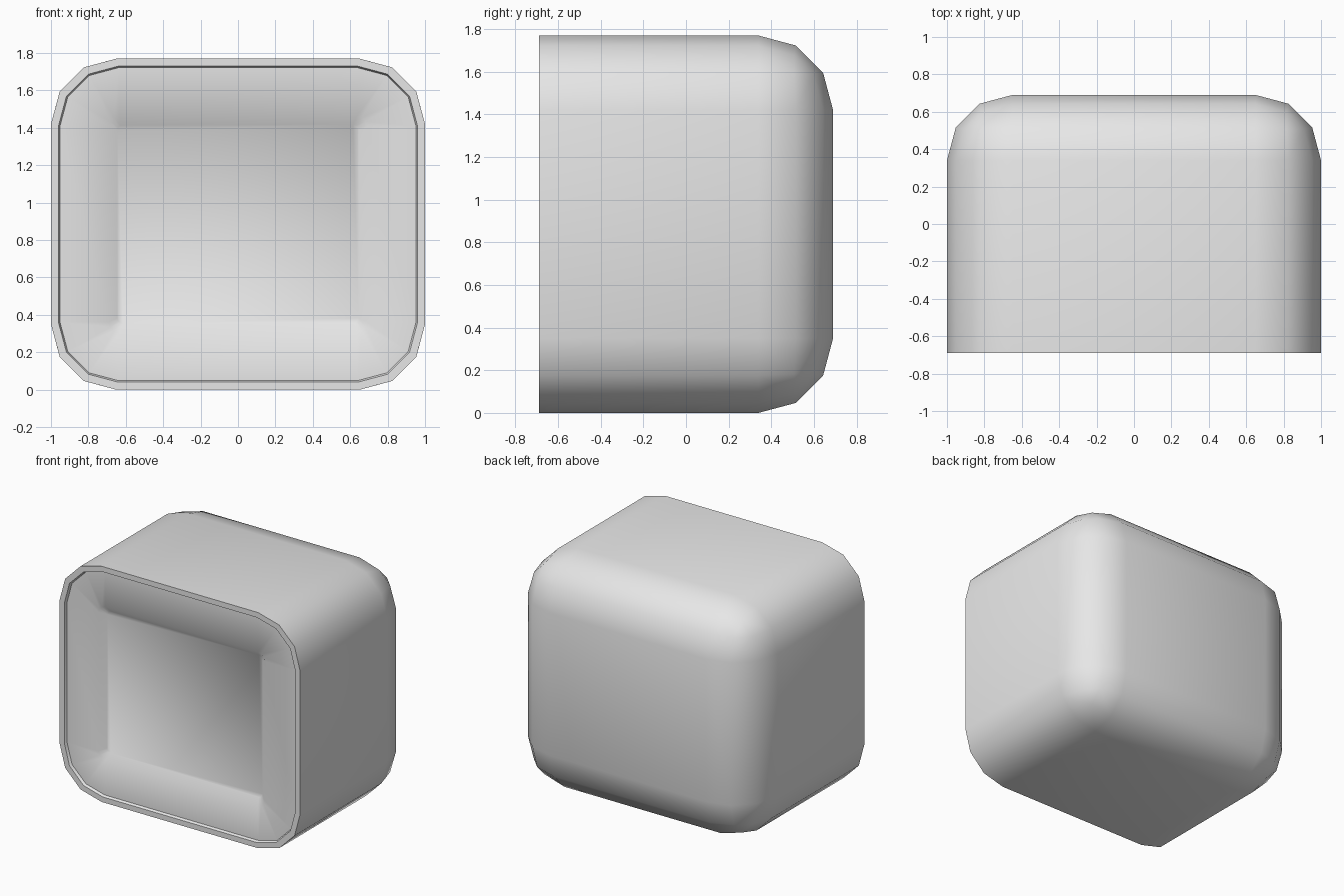
import bpy, bmesh
from math import pi, sin, cos, radians

if "Cube" in bpy.data.objects:
    bpy.data.objects.remove(bpy.data.objects["Cube"], do_unlink=True)

HALF_W, HALF_D, HEIGHT, RADIUS = 1.0, 0.69, 1.77, 0.35
MID = HEIGHT / 2

grey = bpy.data.materials.new("plain grey")
grey.use_nodes = True
colour = (0.8, 0.8, 0.8, 1)
grey.diffuse_color = colour
grey.node_tree.nodes["Principled BSDF"].inputs["Base Color"].default_value = colour


def ring(bm, half_w, half_h, radius, y, segments=3):
    """Rounded rectangle of vertices facing the front."""
    verts = []
    for corner, (sx, sz) in enumerate([(1, 1), (-1, 1), (-1, -1), (1, -1)]):
        for i in range(segments + 1):
            a = (corner + i / segments) * pi / 2
            x = sx * (half_w - radius) + radius * cos(a)
            z = sz * (half_h - radius) + radius * sin(a)
            verts.append(bm.verts.new((x, y, MID + z)))
    return verts


bm = bmesh.new()

# Casing: box with every edge rounded except those around the open front
bmesh.ops.create_cube(bm, size=1)
for v in bm.verts:
    v.co = (v.co.x * 2 * HALF_W, v.co.y * 2 * HALF_D, v.co.z * HEIGHT + MID)
edges = [e for e in bm.edges if any(v.co.y > 0 for v in e.verts)]
bmesh.ops.bevel(bm, geom=edges, offset=RADIUS, segments=3, profile=0.5,
                affect='EDGES', clamp_overlap=False)
front = [f for f in bm.faces if all(v.co.y < -HALF_D + 0.01 for v in f.verts)]
bmesh.ops.delete(bm, geom=front, context='FACES_ONLY')

# Front: flat rim, shallow step, panel, then sloped sides of the screen recess
F = -HALF_D
rings = [
    ring(bm, HALF_W, MID, RADIUS, F),
    ring(bm, HALF_W - 0.04, MID - 0.04, RADIUS - 0.03, F),
    ring(bm, HALF_W - 0.048, MID - 0.048, RADIUS - 0.036, F + 0.02),
    ring(bm, 0.69, 0.577, 0.055, F + 0.02),
    ring(bm, 0.645, 0.532, 0.03, F + 0.06),
]
for outer, inner in zip(rings, rings[1:]):
    for i in range(len(outer)):
        j = (i + 1) % len(outer)
        bm.faces.new((outer[i], outer[j], inner[j], inner[i]))
bm.faces.new(rings[-1])

bmesh.ops.remove_doubles(bm, verts=bm.verts, dist=0.002)
bmesh.ops.recalc_face_normals(bm, faces=bm.faces)

mesh = bpy.data.meshes.new("monitor_casing")
bm.to_mesh(mesh)
bm.free()
casing = bpy.data.objects.new("monitor_casing", mesh)
bpy.context.collection.objects.link(casing)
mesh.materials.append(grey)

bpy.ops.object.select_all(action='DESELECT')
casing.select_set(True)
bpy.context.view_layer.objects.active = casing
bpy.ops.object.shade_smooth_by_angle(angle=radians(40))
